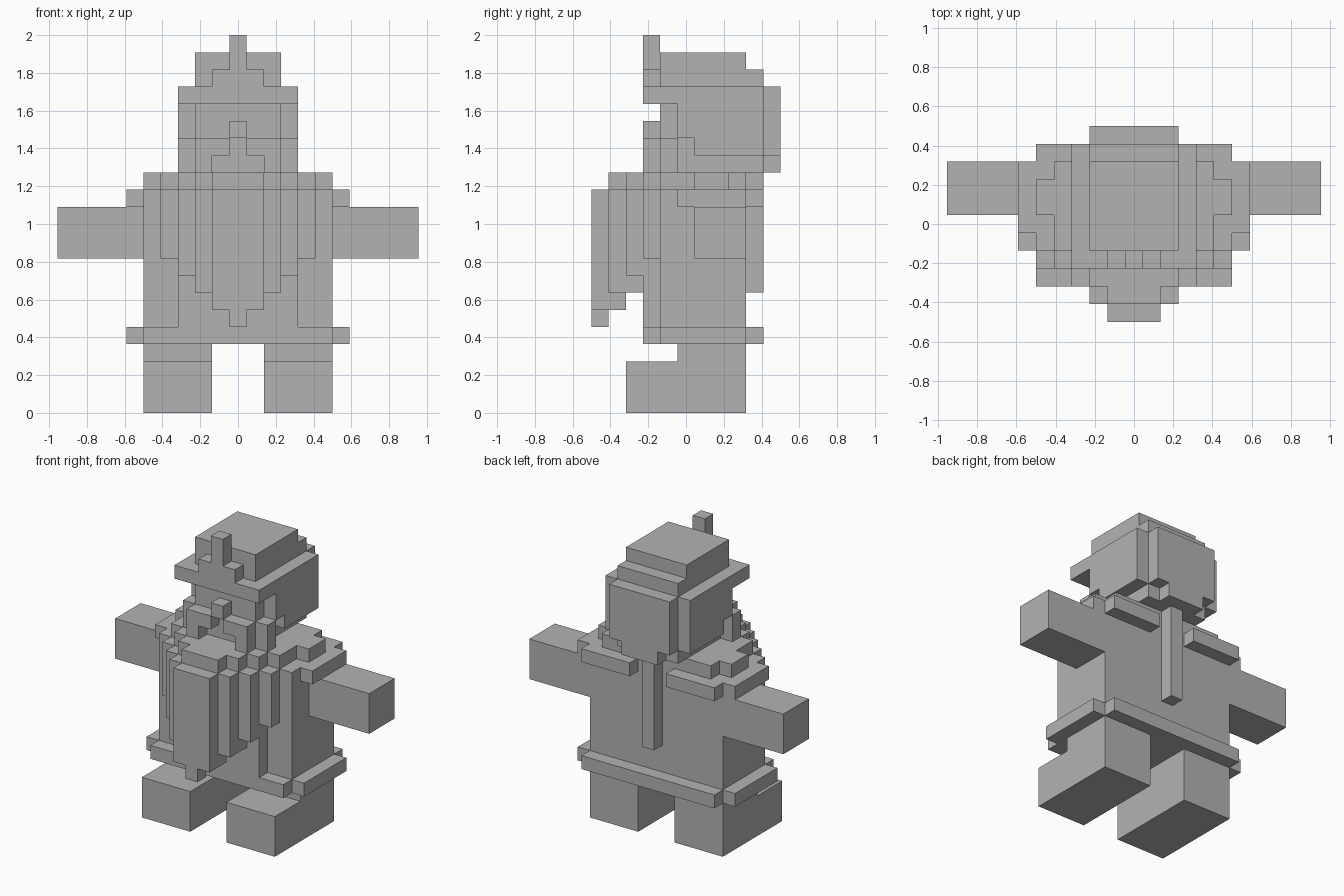
import bpy
import bmesh
from mathutils import Matrix, Vector

if "Cube" in bpy.data.objects:
    bpy.data.objects.remove(bpy.data.objects["Cube"], do_unlink=True)

VOXEL = 1 / 11      # edge length of one voxel
CENTRE = 5.5        # depth rows count from the front tip of the beard

grey = bpy.data.materials.new("plain grey")
grey.use_nodes = True
grey.diffuse_color = (0.45, 0.45, 0.45, 1)
grey.node_tree.nodes["Principled BSDF"].inputs["Base Color"].default_value = grey.diffuse_color


def add_box(bm, x, y, z):
    """Add a box from (low, high) spans along each axis, in voxels."""
    spans = (x, [v - CENTRE for v in y], z)
    low = Vector([s[0] for s in spans]) * VOXEL
    high = Vector([s[1] for s in spans]) * VOXEL
    place = Matrix.Translation((low + high) / 2) @ Matrix.Diagonal((*(high - low), 1))
    bmesh.ops.create_cube(bm, size=1, matrix=place)


def finish(name, bm):
    mesh = bpy.data.meshes.new(name)
    bm.to_mesh(mesh)
    bm.free()
    mesh.materials.append(grey)
    obj = bpy.data.objects.new(name, mesh)
    bpy.context.collection.objects.link(obj)


def centred(name, *boxes):
    """Boxes given as (voxels either side of the middle one, y span, z span)."""
    bm = bmesh.new()
    for side, y, z in boxes:
        add_box(bm, (-side - 0.5, side + 0.5), y, z)
    finish(name, bm)


def paired(name, *boxes):
    """Boxes given as (x span from the middle voxel, y span, z span), on both sides."""
    for prefix, sign in (("left_", 1), ("right_", -1)):
        bm = bmesh.new()
        for x, y, z in boxes:
            add_box(bm, sorted(sign * (v + 0.5) for v in x), y, z)
        finish(prefix + name, bm)


# Legs and arms
paired("boot", ((1, 5), (2, 9), (0, 3)))
paired("leg", ((1, 5), (5, 9), (3, 4)))
paired("arm", ((5, 10), (6, 9), (9, 12)))

# Torso with its belt and stepped shoulders
centred("torso", (5, (4, 9), (4, 13)))
centred("belt", (6, (4, 9), (4, 5)), (5, (3, 10), (4, 5)))
centred("shoulders",
        (6, (5, 9), (12, 13)),
        (4, (4, 9), (13, 14)),
        (5, (6, 8), (13, 14)))
paired("shoulder_blade", ((1, 5), (9, 10), (12, 13)))
centred("braid", (0, (9, 10), (7, 14)))

# Beard: layers that narrow towards the front
for row in range(3):
    side = row + 1
    bottom = row + 6
    centred(f"beard_layer_{side}",
            (side, (row, row + 1), (bottom, 13)),
            (side - 1, (row, row + 1), (bottom - 1, bottom)),
            (side, (row + 1, row + 2), (13, 14)))
centred("beard_base", (4, (3, 4), (9, 13)), (3, (3, 4), (5, 9)))

# Head and face
centred("head",
        (2, (4, 10), (14, 18)),
        (3, (6, 10), (15, 18)),
        (3, (5, 6), (16, 18)))
centred("back_hair", (2, (10, 11), (15, 19)), (1, (10, 11), (14, 15)))
centred("nose", (0, (3, 4), (16, 17)))
paired("moustache",
       ((0, 2), (3, 4), (15, 16)),
       ((1, 2), (3, 4), (14, 15)))
paired("whisker", ((2, 3), (4, 5), (14, 16)))

# Helmet with a crest on the brim
centred("helmet_brim", (3, (3, 10), (18, 19)))
centred("helmet_crown", (2, (4, 10), (19, 20)), (2, (4, 9), (20, 21)))
centred("helmet_crest", (1, (3, 4), (19, 20)), (0, (3, 4), (20, 22)))
